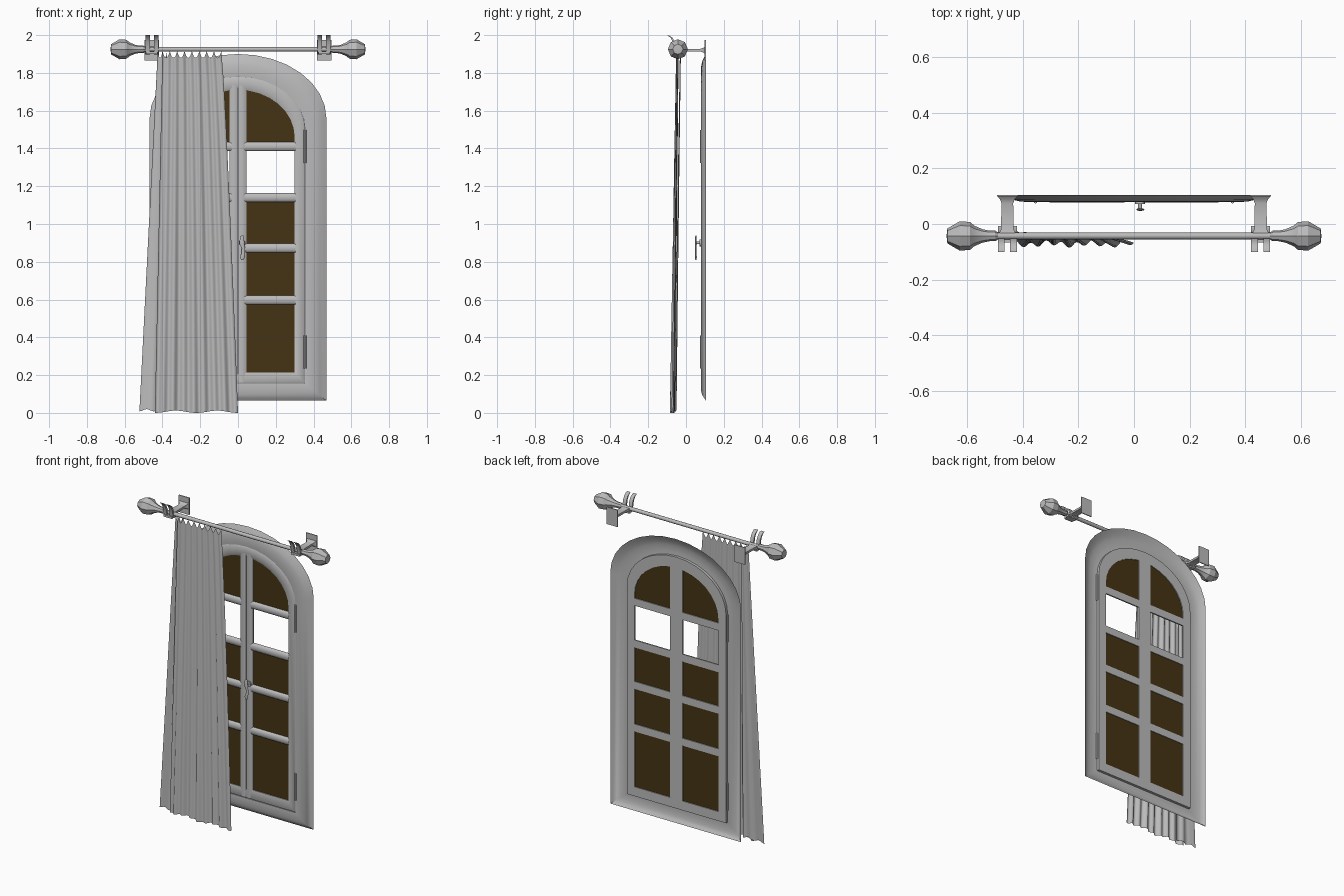
import bpy, bmesh
from math import sin, cos, pi, radians
from mathutils import Matrix, Vector

cube = bpy.data.objects.get("Cube")
if cube:
    bpy.data.objects.remove(cube)


def material(name, rgb):
    m = bpy.data.materials.new(name)
    m.use_nodes = True
    m.diffuse_color = (*rgb, 1)
    m.node_tree.nodes["Principled BSDF"].inputs["Base Color"].default_value = (*rgb, 1)
    return m


GREY = material("light grey", (0.5, 0.5, 0.5))
BROWN = material("dark brown glass", (0.06, 0.034, 0.007))


def finish(name, bm, mat=GREY, angle=40):
    me = bpy.data.meshes.new(name)
    bm.to_mesh(me)
    bm.free()
    ob = bpy.data.objects.new(name, me)
    bpy.context.collection.objects.link(ob)
    me.materials.append(mat)
    if angle:
        bpy.ops.object.select_all(action='DESELECT')
        ob.select_set(True)
        bpy.context.view_layer.objects.active = ob
        bpy.ops.object.shade_smooth_by_angle(angle=radians(angle))
    return ob


def grid(bm, rows, close=False):
    """Skin a list of equally long point rows."""
    vs = [[bm.verts.new(p) for p in r] for r in rows]
    n = len(vs[0])
    for a, b in zip(vs, vs[1:]):
        for i in range(n if close else n - 1):
            j = (i + 1) % n
            bm.faces.new((a[i], a[j], b[j], b[i]))
    bmesh.ops.recalc_face_normals(bm, faces=bm.faces)
    return vs


def box(bm, x0, x1, y0, y1, z0, z1):
    mid = Vector((x0 + x1, y0 + y1, z0 + z1)) / 2
    size = Matrix.Diagonal((x1 - x0, y1 - y0, z1 - z0, 1))
    bmesh.ops.create_cube(bm, size=1, matrix=Matrix.Translation(mid) @ size)


def arch(width, bottom, spring, rise, steps=16):
    """Arched outline as x, z points."""
    pts = [(-width, bottom), (width, bottom)]
    return pts + [(width * cos(pi * i / steps), spring + rise * sin(pi * i / steps))
                  for i in range(steps + 1)]


def ring(name, outer, inner, profile):
    """Moulding between two outlines; profile holds (fraction inwards, y)."""
    bm = bmesh.new()
    grid(bm, [[(a + (c - a) * t, y, b + (d - b) * t)
               for (a, b), (c, d) in zip(outer, inner)] for t, y in profile], True)
    return finish(name, bm)


# Window surround and casement border
OUTER = arch(0.468, 0.065, 1.56, 0.34)
SASH = arch(0.355, 0.155, 1.5, 0.28)
OPENING = arch(0.3, 0.215, 1.46, 0.25)
ring("window_surround", OUTER, SASH,
     [(0, 0.105), (0.12, 0.098), (0.3, 0.087), (0.5, 0.081), (0.8, 0.079), (1, 0.081), (1, 0.09)])
ring("casement_border", SASH, OPENING,
     [(0, 0.098), (0, 0.086), (0.12, 0.081), (0.75, 0.081), (1, 0.088), (1, 0.098), (0, 0.098)])

# Rounded glazing bars and meeting stiles, mirrored left and right
RAILS = [0.597, 0.872, 1.14, 1.41]
for side, s in (("left", 1), ("right", -1)):
    bm = bmesh.new()
    for z in RAILS:
        section = [(0.098, z - 0.024)] + [(0.092 - 0.014 * sin(pi * i / 8), z - 0.024 * cos(pi * i / 8))
                                          for i in range(9)] + [(0.098, z + 0.024)]
        grid(bm, [[(s * x, y, h) for y, h in section] for x in (0.035, 0.305)], True)
    finish(side + "_glazing_bars", bm)
    bm = bmesh.new()
    section = [(0.001, 0.098), (0.001, 0.084), (0.006, 0.08), (0.03, 0.08), (0.045, 0.088), (0.045, 0.098)]
    grid(bm, [[(s * x, y, z) for x, y in section] for z in (0.16, 1.735)], True)
    finish(side + "_meeting_stile", bm)

    # Glass, with one row left open
    bm = bmesh.new()
    for z0, z1 in ((0.21, 0.58), (0.615, 0.855), (0.89, 1.12)):
        bm.faces.new([bm.verts.new((s * x, 0.093, z))
                      for x, z in ((0.04, z0), (0.302, z0), (0.302, z1), (0.04, z1))])
    top = [(x, z) for x, z in OPENING[2:] if x > 0.04]
    top = [(0.04, 1.43), (0.3, 1.43)] + top + [(0.04, 1.708)]
    bm.faces.new([bm.verts.new((s * x, 0.093, z)) for x, z in top])
    finish(side + "_glass", bm, BROWN, 0)

    # Hinges
    bm = bmesh.new()
    for z in (0.322, 1.41):
        bmesh.ops.create_cone(bm, cap_ends=True, segments=8, radius1=0.007, radius2=0.007, depth=0.175,
                              matrix=Matrix.Translation((s * 0.355, 0.081, z)))
    finish(side + "_hinges", bm)

# Window handle
bm = bmesh.new()
for depth, radius, y in ((0.008, 0.018, 0.076), (0.03, 0.007, 0.065)):
    bmesh.ops.create_cone(bm, cap_ends=True, segments=12, radius1=radius, radius2=radius, depth=depth,
                          matrix=Matrix.Translation((0.022, y, 0.9)) @ Matrix.Rotation(pi / 2, 4, 'X'))
lever = [(0.024, 0.94, 0.005), (0.021, 0.925, 0.011), (0.021, 0.895, 0.013), (0.029, 0.87, 0.009),
         (0.028, 0.845, 0.009), (0.023, 0.825, 0.013), (0.023, 0.81, 0.007)]
rows = grid(bm, [[(x + r * cos(pi * i / 4), 0.052 + 0.4 * r * sin(pi * i / 4), z) for i in range(8)]
                 for x, z, r in lever], True)
bm.faces.new(rows[0])
bm.faces.new(rows[-1])
finish("window_handle", bm)

# Curtain rod
ROD_Y, ROD_Z = -0.043, 1.925
bm = bmesh.new()
bmesh.ops.create_cone(bm, cap_ends=True, segments=12, radius1=0.012, radius2=0.012, depth=1.02,
                      matrix=Matrix.Translation((0, ROD_Y, ROD_Z)) @ Matrix.Rotation(pi / 2, 4, 'Y'))
finish("curtain_rod", bm)

FINIAL = [(0.49, 0.013), (0.5, 0.019), (0.52, 0.019), (0.545, 0.024), (0.575, 0.037), (0.59, 0.05),
          (0.627, 0.053), (0.672, 0.027)]
HOOK = [(-0.1, 2.0), (-0.083, 1.988), (-0.07, 1.965), (-0.064, 1.935), (-0.06, 1.91), (-0.043, 1.9), (-0.02, 1.912)]
for side, s in (("left", 1), ("right", -1)):
    # Faceted finial
    bm = bmesh.new()
    rows = grid(bm, [[(s * x, ROD_Y + r * cos(pi * i / 4), ROD_Z + r * sin(pi * i / 4)) for i in range(8)]
                     for x, r in FINIAL], True)
    tip = bm.verts.new((s * 0.675, ROD_Y, ROD_Z))
    for i in range(8):
        bm.faces.new((rows[-1][i], rows[-1][(i + 1) % 8], tip))
    bmesh.ops.recalc_face_normals(bm, faces=bm.faces)
    finish(side + "_finial", bm, angle=20)

    # Wall plate and flared arm
    c = s * 0.456
    bm = bmesh.new()
    box(bm, c - 0.038, c + 0.038, 0.099, 0.105, 1.865, 1.975)
    arm = [(-0.035, 0.03, 0.012), (-0.02, 0.023, 0.007), (0.075, 0.021, 0.007), (0.09, 0.027, 0.012), (0.1, 0.036, 0.02)]
    grid(bm, [[(c + a * w, y, ROD_Z - 0.005 + b * h) for a, b in ((-1, -1), (1, -1), (1, 1), (-1, 1))]
              for y, w, h in arm], True)
    finish(side + "_bracket", bm)

    # Pair of curved hooks under the rod
    bm = bmesh.new()
    for dx in (-0.022, 0.022):
        strip = HOOK + [(y + 0.012, z - 0.002) for y, z in reversed(HOOK)]
        rows = grid(bm, [[(c + dx + w, y, z) for y, z in strip] for w in (-0.012, 0.012)], True)
        for r in rows:
            bm.faces.new(r)
    box(bm, c - 0.03, c + 0.03, -0.066, -0.024, 1.9, 1.914)
    finish(side + "_hooks", bm)


def cloth(name, top, bottom, y_top, y_bottom, folds, amp, tabs, low):
    """Hanging sheet that widens downwards, with soft folds and a tabbed top."""
    cols, levels, rows = folds * 8, 14, []
    for k in range(levels + 1):
        v = k / levels
        left, right = (top[i] + (bottom[i] - top[i]) * v ** (1, 0.8)[i] for i in (0, 1))
        row = []
        for i in range(cols + 1):
            u = i / cols
            crest = abs(sin(pi * u * folds))
            head = 1.88 + tabs * (1 - crest) ** 1.2
            wave = sin(2 * pi * u * folds) + 0.5 * sin(2 * pi * u * 3 + 2 * v)
            y = y_top + (y_bottom - y_top) * v + amp * (0.5 + 0.5 * v) * wave
            foot = low + 0.006 * (1 - cos(2 * pi * u * 2))
            row.append((left + (right - left) * u, y, head + (foot - head) * v))
        rows.append(row)
    bm = bmesh.new()
    grid(bm, rows)
    finish(name, bm, angle=80)


# Curtain and the folded-back edge behind it
cloth("curtain", (-0.4, -0.088), (-0.44, 0.0), -0.046, -0.072, 8, 0.009, 0.035, 0.0)
cloth("curtain_folded_edge", (-0.425, -0.375), (-0.522, -0.37), -0.03, -0.056, 2, 0.004, 0.035, 0.008)
